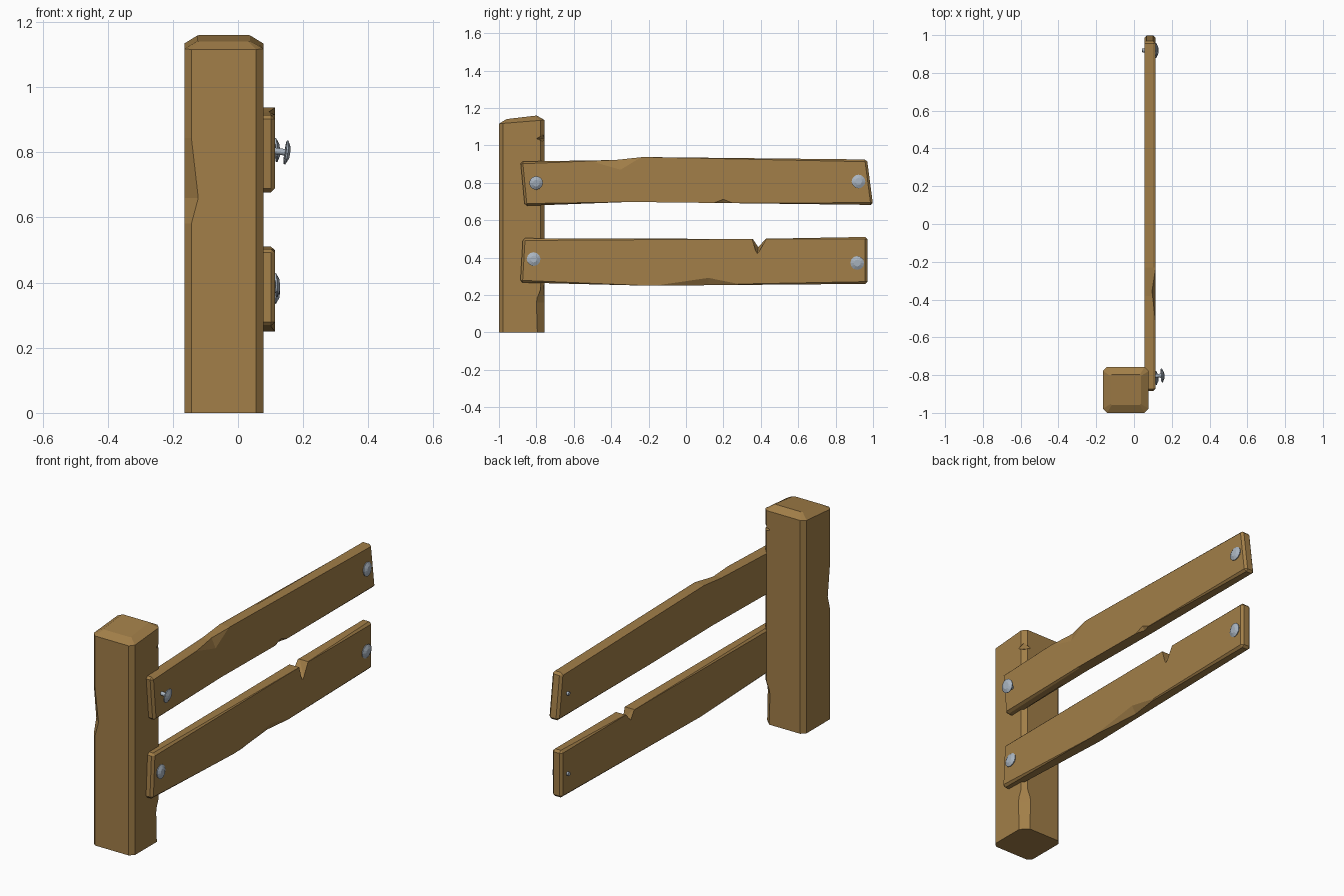
import bpy, bmesh, math
from mathutils import Vector, Matrix

if "Cube" in bpy.data.objects:
    bpy.data.objects.remove(bpy.data.objects["Cube"])


def material(name, color):
    m = bpy.data.materials.new(name)
    m.diffuse_color = (*color, 1)
    m.use_nodes = True
    m.node_tree.nodes["Principled BSDF"].inputs["Base Color"].default_value = m.diffuse_color
    return m


WOOD = material("wood", (0.36, 0.21, 0.065))
STEEL = material("steel", (0.40, 0.46, 0.53))


def to_object(bm, name, mat):
    bmesh.ops.recalc_face_normals(bm, faces=bm.faces[:])
    me = bpy.data.meshes.new(name)
    bm.to_mesh(me)
    bm.free()
    me.materials.append(mat)
    ob = bpy.data.objects.new(name, me)
    bpy.context.collection.objects.link(ob)
    return ob


def loft(bm, rings):
    loops = [[bm.verts.new(p) for p in r] for r in rings]
    n = len(loops[0])
    for a, b in zip(loops, loops[1:]):
        for i in range(n):
            j = (i + 1) % n
            bm.faces.new((a[i], a[j], b[j], b[i]))
    bm.faces.new(loops[0][::-1])
    bm.faces.new(loops[-1])


def chip(target, points):
    """Knock a convex splinter out of a timber."""
    bm = bmesh.new()
    for p in points:
        bm.verts.new(p)
    hull = bmesh.ops.convex_hull(bm, input=bm.verts[:])
    cutter = to_object(bm, "chip_cutter", WOOD)
    cutter.hide_render = True
    mod = target.modifiers.new("chip", "BOOLEAN")
    mod.operation, mod.solver, mod.object = "DIFFERENCE", "EXACT", cutter
    bpy.context.view_layer.objects.active = target
    bpy.ops.object.modifier_apply(modifier=mod.name)
    bpy.data.objects.remove(cutter)


# Post: chamfered square section with a sloping bevelled top
X0, X1, Y0, Y1 = -0.165, 0.078, -1.0, -0.757


def post_ring(inset, c, z_front, z_back):
    x0, x1, y0, y1 = X0 + inset, X1 - inset, Y0 + inset, Y1 - inset
    pts = [(x0 + c, y0), (x1 - c, y0), (x1, y0 + c), (x1, y1 - c),
           (x1 - c, y1), (x0 + c, y1), (x0, y1 - c), (x0, y0 + c)]
    return [(x, y, z_front + (z_back - z_front) * (y - y0) / (y1 - y0)) for x, y in pts]


bm = bmesh.new()
loft(bm, [post_ring(0, 0.022, 0, 0), post_ring(0, 0.022, 1.116, 1.136),
          post_ring(0.041, 0.006, 1.141, 1.16)])
post = to_object(bm, "post", WOOD)
chip(post, [(-0.122, -1.0, 0.66), (-0.143, -1.003, 0.87), (-0.143, -1.003, 0.57),
            (-0.168, -0.978, 0.87), (-0.168, -0.978, 0.57),
            (-0.165, -0.957, 0.66), (-0.25, -1.085, 0.68)])
chip(post, [(0.08, -0.80, 1.035), (0.035, -0.755, 1.035), (0.068, -0.767, 1.062),
            (0.068, -0.767, 1.022), (0.13, -0.705, 1.04)])
chip(post, [(0.08, -0.802, 0.16), (0.033, -0.755, 0.16), (0.08, -0.795, -0.05),
            (0.040, -0.755, -0.05), (0.069, -0.766, 0.30), (0.13, -0.705, 0.16),
            (0.13, -0.705, -0.05)])


# Rails: side outlines given as (y, z), extruded in x and bevelled
def rail(name, outline):
    bm = bmesh.new()
    loft(bm, [[(x, y, z) for y, z in outline] for x in (0.055, 0.113)])
    sharp = [e for e in bm.edges if abs(e.verts[0].co.x - e.verts[1].co.x) < 1e-5
             or min(e.verts[0].co.y, -e.verts[0].co.y) < -0.8]
    bmesh.ops.bevel(bm, geom=sharp, offset=0.012, segments=1, affect="EDGES")
    return to_object(bm, name, WOOD)


upper = rail("upper_rail", [(-0.862, 0.677), (-0.30, 0.698), (0.20, 0.692), (1.0, 0.682),
                            (0.968, 0.925), (-0.23, 0.938), (-0.38, 0.922), (-0.885, 0.914)])
lower = rail("lower_rail", [(-0.886, 0.267), (-0.20, 0.250), (0.97, 0.260), (0.97, 0.511),
                            (0.36, 0.500), (-0.872, 0.504)])
chip(upper, [(0.117, -0.57, 0.922), (0.113, -0.35, 0.87), (0.117, -0.21, 0.942),
             (0.090, -0.36, 0.940), (0.19, -0.35, 1.0)])
chip(upper, [(0.116, 0.13, 0.690), (0.113, 0.20, 0.712), (0.116, 0.27, 0.688),
             (0.095, 0.20, 0.685), (0.17, 0.20, 0.64)])
chip(lower, [(0.117, -0.20, 0.252), (0.113, 0.12, 0.292), (0.117, 0.34, 0.254),
             (0.088, 0.12, 0.250), (0.18, 0.10, 0.19)])
# Deep split through the lower rail
chip(lower, [(0.13, 0.345, 0.53), (0.13, 0.38, 0.412), (0.13, 0.445, 0.53),
             (0.04, 0.345, 0.53), (0.04, 0.388, 0.465), (0.04, 0.445, 0.53)])


# Nails: shank and flat-coned head, pointing along +x
def nail(name, x, y, z, tilt, turn):
    bm = bmesh.new()
    n = 12
    profile = [(-0.07, 0.010), (-0.001, 0.010), (0.0, 0.036), (0.005, 0.037), (0.014, 0.018)]
    loft(bm, [[(h, r * math.cos(2 * math.pi * i / n), r * math.sin(2 * math.pi * i / n))
               for i in range(n)] for h, r in profile])
    bm.transform(Matrix.Translation(Vector((x, y, z))) @ Matrix.Rotation(tilt, 4, "Y")
                 @ Matrix.Rotation(turn, 4, "Z"))
    to_object(bm, name, STEEL)


nail("loose_nail", 0.145, -0.802, 0.80, 0.14, 0.08)
nail("upper_nail", 0.114, 0.922, 0.807, -0.06, 0.05)
nail("lower_nail_near", 0.114, -0.815, 0.392, -0.06, 0.04)
nail("lower_nail_far", 0.114, 0.916, 0.372, 0.06, -0.04)
